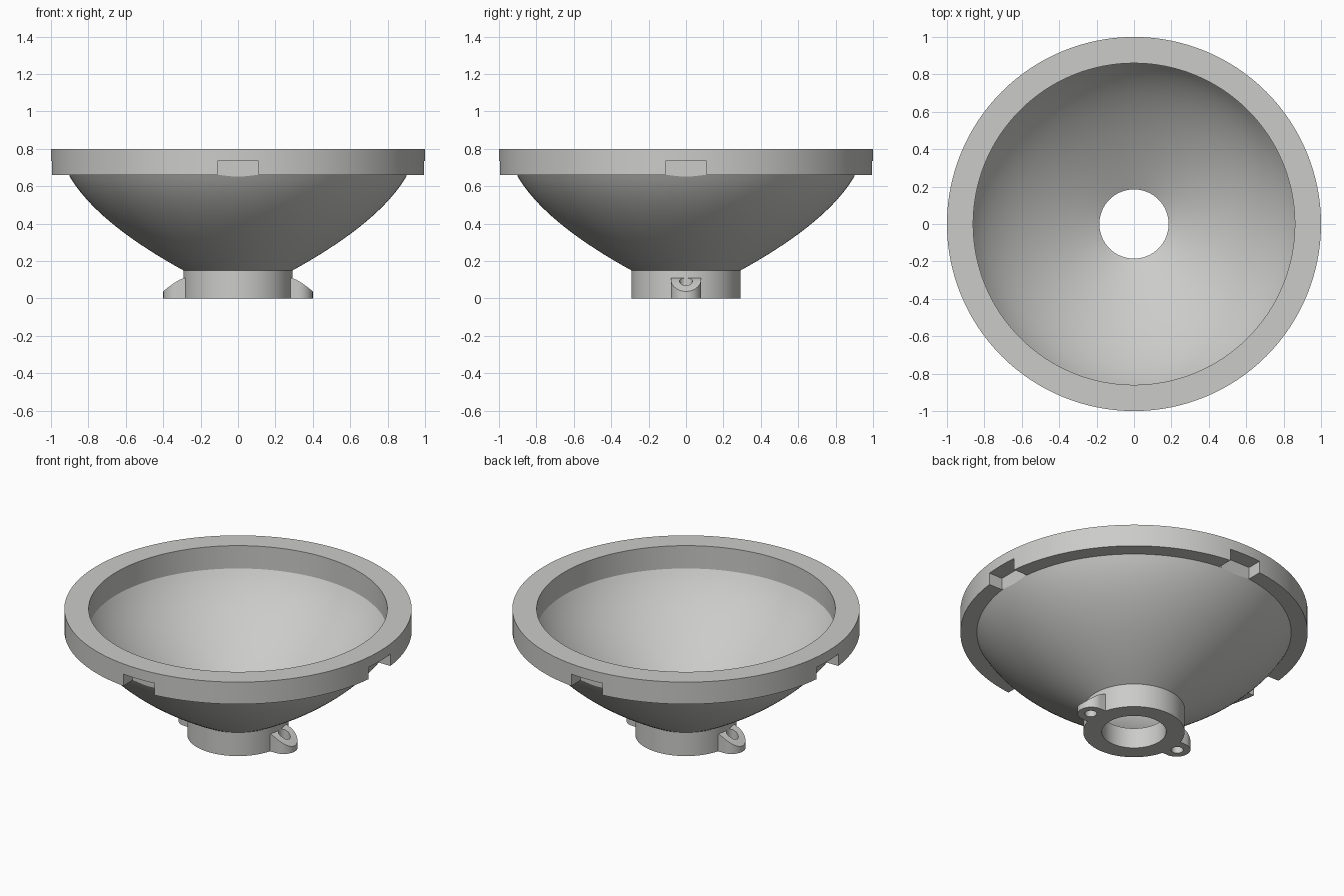
import bpy, bmesh, math
from mathutils import Vector, Matrix

if "Cube" in bpy.data.objects:
    bpy.data.objects.remove(bpy.data.objects["Cube"])

SEG = 128
grey = bpy.data.materials.new("light_grey")
grey.diffuse_color = (0.6, 0.6, 0.585, 1)
grey.use_nodes = True
grey.node_tree.nodes["Principled BSDF"].inputs["Base Color"].default_value = grey.diffuse_color


def make_object(name, bm):
    bmesh.ops.recalc_face_normals(bm, faces=bm.faces)
    mesh = bpy.data.meshes.new(name)
    bm.to_mesh(mesh)
    bm.free()
    mesh.materials.append(grey)
    obj = bpy.data.objects.new(name, mesh)
    bpy.context.collection.objects.link(obj)
    return obj


def bezier(p0, p1, p2, n=18):
    return [((1 - t) ** 2 * p0[0] + 2 * t * (1 - t) * p1[0] + t * t * p2[0],
             (1 - t) ** 2 * p0[1] + 2 * t * (1 - t) * p1[1] + t * t * p2[1])
            for t in (i / n for i in range(n + 1))]


def revolve(name, profile):
    """Closed (radius, z) profile turned around the z axis."""
    bm = bmesh.new()
    rings = []
    for k in range(SEG):
        a = 2 * math.pi * k / SEG
        rings.append([bm.verts.new((r * math.cos(a), r * math.sin(a), z)) for r, z in profile])
    n = len(profile)
    for k in range(SEG):
        a, b = rings[k], rings[(k + 1) % SEG]
        for i in range(n):
            j = (i + 1) % n
            bm.faces.new((a[i], b[i], b[j], a[j]))
    return make_object(name, bm)


def prism(name, points, offset):
    """Closed 3D outline pushed along an offset vector."""
    bm = bmesh.new()
    face = bm.faces.new([bm.verts.new(p) for p in points])
    ext = bmesh.ops.extrude_face_region(bm, geom=[face])
    verts = [v for v in ext["geom"] if isinstance(v, bmesh.types.BMVert)]
    bmesh.ops.translate(bm, verts=verts, vec=Vector(offset))
    return make_object(name, bm)


def cut(target, tool, operation):
    mod = target.modifiers.new("cut", "BOOLEAN")
    mod.operation, mod.object, mod.solver = operation, tool, "EXACT"
    bpy.context.view_layer.objects.active = target
    bpy.ops.object.modifier_apply(modifier=mod.name)
    bpy.data.objects.remove(tool)


def smooth(obj):
    bpy.ops.object.select_all(action="DESELECT")
    obj.select_set(True)
    bpy.context.view_layer.objects.active = obj
    bpy.ops.object.shade_smooth_by_angle(angle=math.radians(28))


# Bowl with collar and thick rim
outer = bezier((0.292, 0.15), (0.761, 0.408), (0.905, 0.66))
inner = bezier((0.86, 0.655), (0.704, 0.39), (0.185, 0.13))
profile = [(0.185, 0), (0.292, 0)] + outer + [(1, 0.66), (1, 0.8), (0.86, 0.8)] + inner
bowl = revolve("reflector_bowl", profile)

# Four notches under the rim
for k in range(4):
    corners = [(0.9, -0.11, 0.6), (1.1, -0.11, 0.6), (1.1, 0.11, 0.6), (0.9, 0.11, 0.6)]
    turn = Matrix.Rotation(k * math.pi / 2, 3, "Z")
    cut(bowl, prism("notch_cutter", [turn @ Vector(c) for c in corners], (0, 0, 0.135)), "DIFFERENCE")
smooth(bowl)


def arc(cx, r, a0, a1, n, z):
    return [(cx + r * math.cos(a0 + (a1 - a0) * i / n), r * math.sin(a0 + (a1 - a0) * i / n), z)
            for i in range(n + 1)]


# Screw lugs on both sides of the collar, with sloping tops
for side, name in ((0, "right_lug"), (math.pi, "left_lug")):
    slope = bezier((0.42, 0.02), (0.33, 0.1), (0.285, 0.11), 10)
    outline = [(0.25, 0), (0.42, 0)] + slope + [(0.25, 0.11)]
    lug = prism(name, [(x, -0.12, z) for x, z in outline], (0, 0.24, 0))
    foot = arc(0.32, 0.08, -math.pi / 2, math.pi / 2, 24, -0.1) + [(0.22, 0.08, -0.1), (0.22, -0.08, -0.1)]
    cut(lug, prism("foot_cutter", foot, (0, 0, 0.4)), "INTERSECT")
    hole = arc(0.325, 0.035, 0, 2 * math.pi, 32, -0.1)[:-1]
    cut(lug, prism("hole_cutter", hole, (0, 0, 0.4)), "DIFFERENCE")
    lug.data.transform(Matrix.Rotation(side, 4, "Z"))
    smooth(lug)
